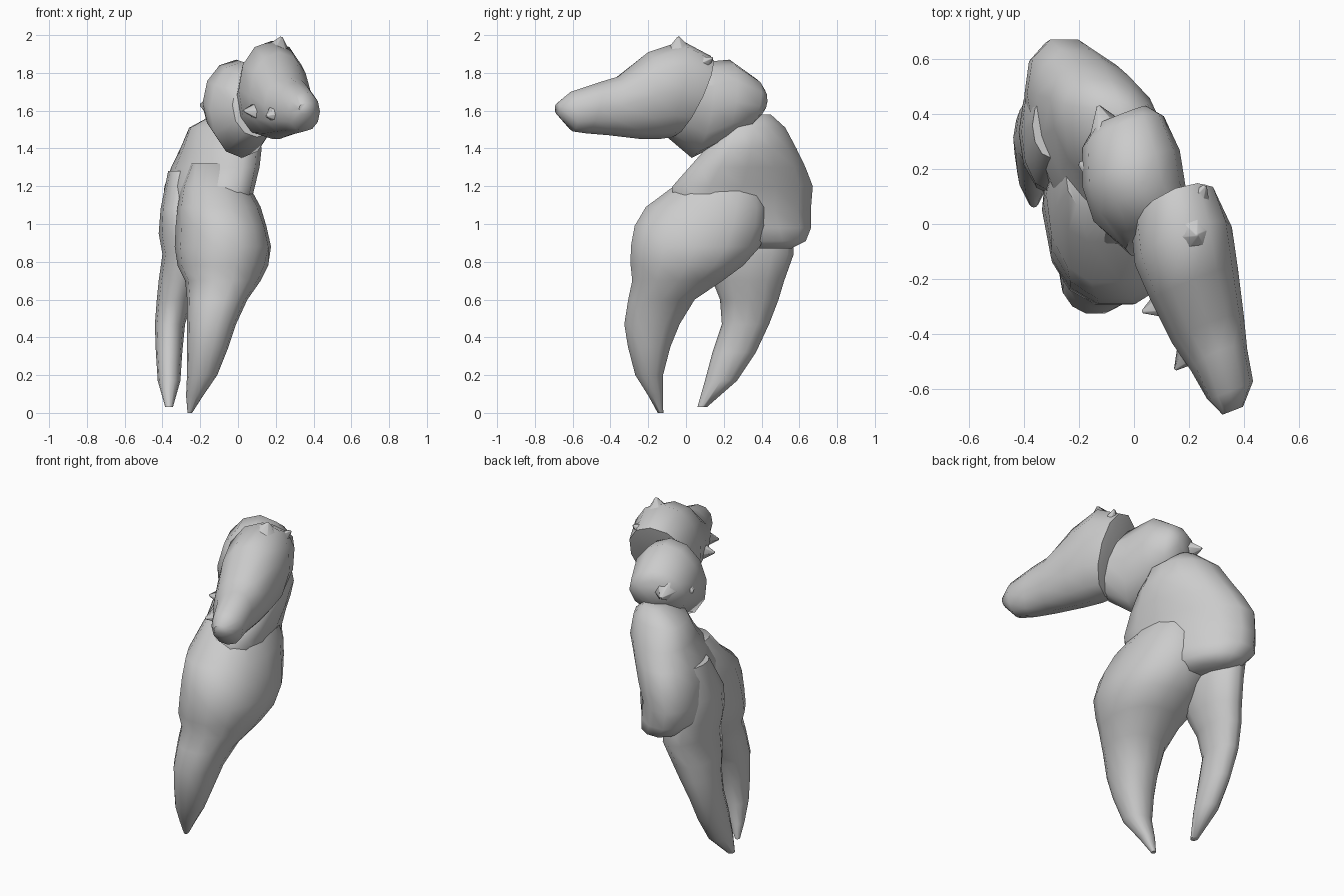
import bpy, bmesh
from math import sin, cos, tau, copysign
from mathutils import Vector


def loft(name, rings, n=12, power=1.0):
    """Skin a list of (centre, half axis u, half axis v) rings; power < 1 is boxier."""
    def sq(t):
        return copysign(abs(t) ** power, t)
    bm = bmesh.new()
    loops = []
    for c, u, v in rings:
        loops.append([bm.verts.new(c + u * sq(cos(tau * i / n)) + v * sq(sin(tau * i / n)))
                      for i in range(n)])
    for a, b in zip(loops, loops[1:]):
        for i in range(n):
            j = (i + 1) % n
            bm.faces.new((a[i], a[j], b[j], b[i]))
    bm.faces.new(loops[0])
    bm.faces.new(loops[-1])
    bmesh.ops.recalc_face_normals(bm, faces=bm.faces)
    mesh = bpy.data.meshes.new(name)
    bm.to_mesh(mesh)
    bm.free()
    obj = bpy.data.objects.new(name, mesh)
    bpy.context.collection.objects.link(obj)
    bpy.context.view_layer.objects.active = obj
    bpy.ops.object.select_all(action='DESELECT')
    obj.select_set(True)
    bpy.ops.object.shade_smooth_by_angle(angle=0.95)
    return obj


def level(z, x, y0, y1, rx, skew=0.0):
    """Horizontal slice; skew swings its long axis toward -x at the back."""
    ry = (y1 - y0) / 2
    return Vector((x, (y0 + y1) / 2, z)), Vector((rx, 0, 0)), Vector((-skew * ry, ry, 0))


def slanted(x, top, bottom, w):
    """Slice across the arm, from top and bottom points in the side view."""
    t, b = Vector((x, *top)), Vector((x, *bottom))
    return (t + b) / 2, Vector((0.93, 0.36, 0)) * w, (t - b) / 2


# rear lobe of the palm, arching down from the wrist
loft("palm_rear_lobe", [level(*r) for r in (
    (1.58, -0.06, 0.33, 0.45, 0.07, 0.2),
    (1.51, -0.08, 0.18, 0.53, 0.17, 0.3),
    (1.40, -0.09, 0.10, 0.59, 0.20, 0.3),
    (1.30, -0.12, 0.01, 0.64, 0.21, 0.3),
    (1.20, -0.15, -0.08, 0.68, 0.21, 0.28),
    (1.08, -0.17, -0.08, 0.67, 0.20, 0.28),
    (0.98, -0.18, 0.02, 0.67, 0.19, 0.25),
    (0.91, -0.17, 0.16, 0.64, 0.15, 0.2),
    (0.87, -0.16, 0.28, 0.56, 0.08, 0.2))], 14, 0.93)

# bulging front lobe of the palm running into the fixed finger
loft("palm_and_fixed_finger", [level(*r) for r in (
    (1.32, -0.13, 0.04, 0.34, 0.12, 0),
    (1.20, -0.12, -0.07, 0.42, 0.18, 0),
    (1.09, -0.10, -0.22, 0.44, 0.22, 0),
    (0.99, -0.09, -0.28, 0.44, 0.24, 0.05),
    (0.88, -0.08, -0.30, 0.40, 0.255, 0.05),
    (0.78, -0.08, -0.30, 0.31, 0.24, 0),
    (0.70, -0.08, -0.29, 0.20, 0.20, 0),
    (0.60, -0.11, -0.31, 0.05, 0.16, 0),
    (0.47, -0.14, -0.33, -0.03, 0.13, 0),
    (0.35, -0.16, -0.31, -0.08, 0.11, 0),
    (0.20, -0.19, -0.27, -0.12, 0.08, 0),
    (0.09, -0.23, -0.20, -0.12, 0.045, 0),
    (0.00, -0.255, -0.15, -0.12, 0.012, 0))], 14, 0.9)

# movable finger, hinged on the inner side of the palm
loft("movable_finger", [level(*r) for r in (
    (1.28, -0.30, 0.24, 0.48, 0.07, 0),
    (1.08, -0.31, 0.12, 0.55, 0.10, 0),
    (0.95, -0.29, 0.10, 0.57, 0.13, 0),
    (0.84, -0.28, 0.11, 0.57, 0.12, 0),
    (0.70, -0.31, 0.14, 0.52, 0.11, 0),
    (0.60, -0.335, 0.18, 0.49, 0.095, 0),
    (0.47, -0.36, 0.19, 0.44, 0.08, 0),
    (0.32, -0.365, 0.14, 0.37, 0.07, 0),
    (0.17, -0.365, 0.10, 0.27, 0.06, 0),
    (0.03, -0.365, 0.06, 0.11, 0.02, 0))])

# middle arm segment, bridging palm and upper arm
loft("wrist_segment", [slanted(*r) for r in (
    (-0.05, (0.40, 1.72), (0.39, 1.58), 0.10),
    (-0.04, (0.37, 1.77), (0.30, 1.48), 0.16),
    (-0.01, (0.23, 1.87), (0.17, 1.42), 0.19),
    (0.02, (0.12, 1.86), (0.03, 1.35), 0.18),
    (0.10, (0.02, 1.80), (-0.10, 1.46), 0.14))])

# upper arm with flared rim and narrow end
loft("upper_arm_segment", [slanted(*r) for r in (
    (0.14, (0.10, 1.80), (-0.04, 1.52), 0.12),
    (0.15, (0.13, 1.89), (-0.07, 1.46), 0.17),
    (0.18, (-0.02, 1.97), (-0.14, 1.45), 0.19),
    (0.22, (-0.20, 1.91), (-0.24, 1.45), 0.17),
    (0.27, (-0.36, 1.78), (-0.41, 1.47), 0.14),
    (0.31, (-0.46, 1.75), (-0.53, 1.48), 0.11),
    (0.35, (-0.61, 1.70), (-0.60, 1.49), 0.09),
    (0.36, (-0.68, 1.64), (-0.68, 1.58), 0.04))], 12, 0.95)

# broad jagged points along the segment rims: base, tip, radius
spines = [((0.20, -0.03, 1.88), (0.23, -0.04, 1.99), 0.11),
          ((0.20, 0.02, 1.80), (0.26, 0.14, 1.88), 0.10),
          ((-0.08, 0.30, 1.66), (-0.13, 0.43, 1.65), 0.10),
          ((-0.08, 0.18, 1.62), (-0.20, 0.22, 1.63), 0.12),
          ((0.16, -0.27, 1.60), (0.03, -0.32, 1.60), 0.09),
          ((0.24, -0.42, 1.60), (0.15, -0.53, 1.57), 0.09)]
for base, tip, r in spines:
    a, b = Vector(base), Vector(tip)
    q = (b - a).to_track_quat('Z', 'Y')
    u, v = q @ Vector((r, 0, 0)), q @ Vector((0, r, 0))
    loft("rim_spine", [(a, u, v), (b, u * 0.06, v * 0.06)], 6)
